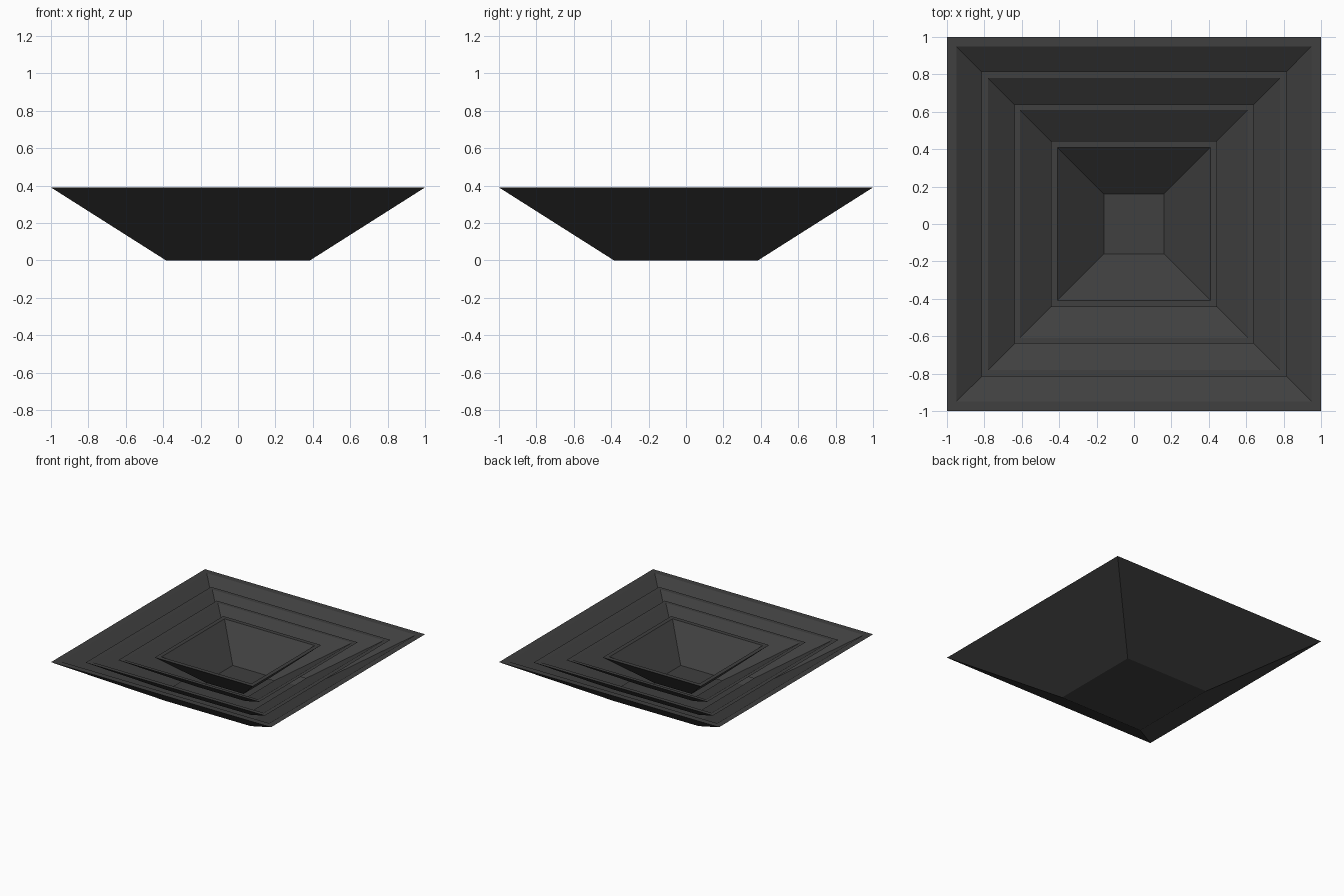
import bpy
import bmesh

cube = bpy.data.objects.get("Cube")
if cube:
    bpy.data.objects.remove(cube, do_unlink=True)

# Dark painted metal
metal = bpy.data.materials.new("dark_grey_metal")
metal.use_nodes = True
colour = (0.05, 0.05, 0.05, 1)
metal.diffuse_color = colour
metal.node_tree.nodes["Principled BSDF"].inputs["Base Color"].default_value = colour

CORNERS = ((-1, -1), (1, -1), (1, 1), (-1, 1))


def square_shell(name, profile, closed):
    """Bridge square loops given as (half width, height), from outer foot to inner foot.
    A closed shell gets a floor on each foot, an open one joins its feet together."""
    bm = bmesh.new()
    loops = [[bm.verts.new((r * x, r * y, z)) for x, y in CORNERS] for r, z in profile]
    pairs = list(zip(loops, loops[1:]))
    if closed:
        bm.faces.new(loops[0])
        bm.faces.new(loops[-1])
    else:
        pairs.append((loops[-1], loops[0]))
    for a, b in pairs:
        for i in range(4):
            j = (i + 1) % 4
            bm.faces.new((a[i], a[j], b[j], b[i]))
    bmesh.ops.recalc_face_normals(bm, faces=bm.faces)
    mesh = bpy.data.meshes.new(name)
    bm.to_mesh(mesh)
    bm.free()
    mesh.materials.append(metal)
    obj = bpy.data.objects.new(name, mesh)
    bpy.context.collection.objects.link(obj)
    return obj


# Outer pan with its flat rim and closed base
square_shell("outer_pan", [(0.385, 0), (1, 0.39), (0.95, 0.39), (0.366, 0.02)], True)

# Open louvre rings nested inside the pan
SLOPE = 0.634
RIM_Z = 0.365
for name, outer, inner, foot in (("large_louvre", 0.815, 0.78, 0.1),
                                 ("middle_louvre", 0.64, 0.61, 0.1)):
    run = (RIM_Z - foot) / SLOPE
    square_shell(name, [(outer - run, foot), (outer, RIM_Z),
                        (inner, RIM_Z), (inner - run, foot)], False)

# Central dish with a flat floor
square_shell("centre_dish", [(0.17, 0.125), (0.445, RIM_Z),
                             (0.41, RIM_Z), (0.16, 0.145)], True)
